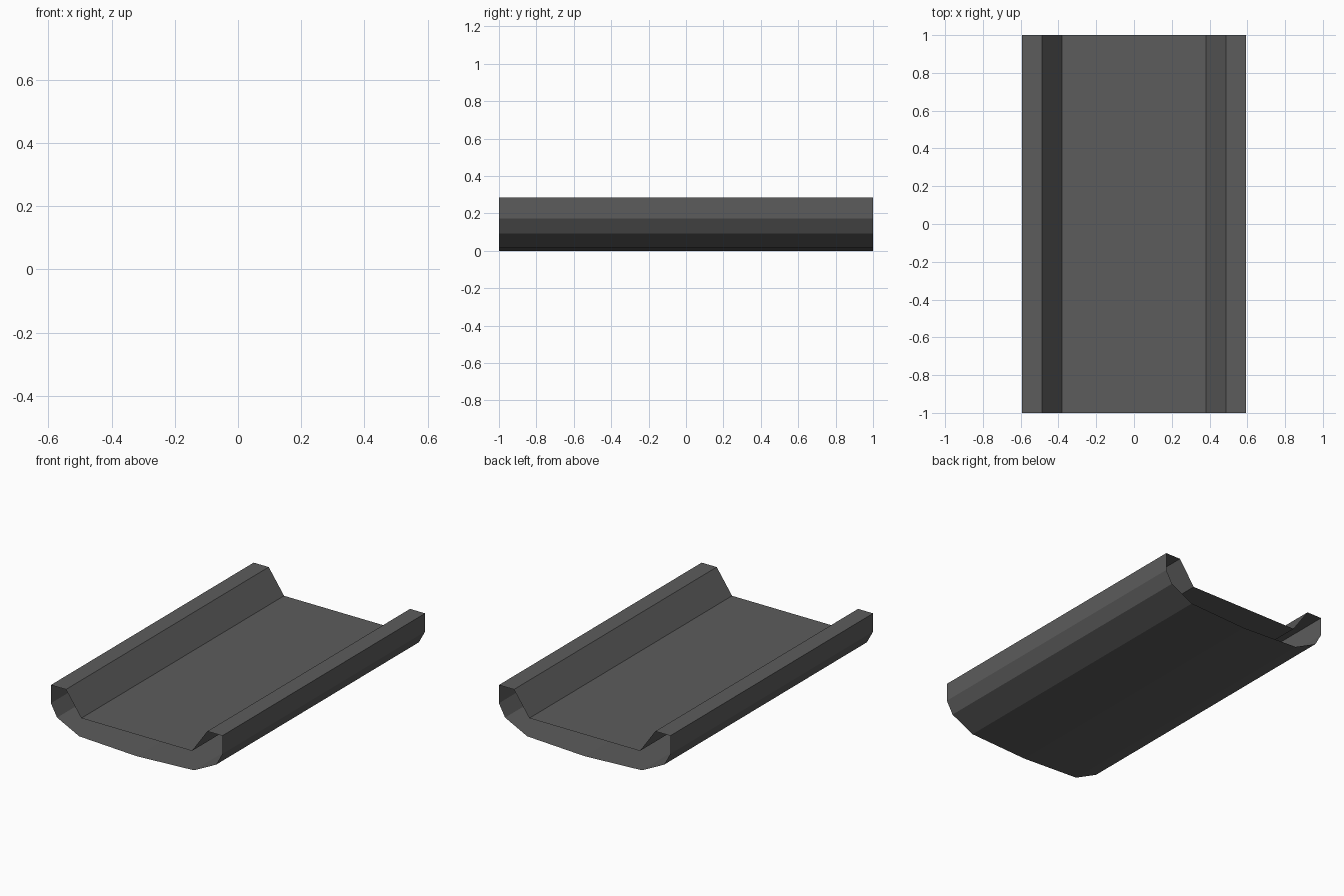
import bpy, bmesh

if "Cube" in bpy.data.objects:
    bpy.data.objects.remove(bpy.data.objects["Cube"])

# Right half of the channel cross-section (x, z), from bottom centre to floor
half = [(0.396, 0.018), (0.549, 0.094), (0.592, 0.172),
        (0.592, 0.286), (0.488, 0.286), (0.382, 0.135)]
profile = [(0.0, 0.0)] + half + [(-x, z) for x, z in reversed(half)]

# Open-ended trough: sweep the closed profile along y without end caps
bm = bmesh.new()
rings = [[bm.verts.new((x, y, z)) for x, z in profile] for y in (-1, 1)]
n = len(profile)
for i in range(n):
    j = (i + 1) % n
    bm.faces.new((rings[0][i], rings[0][j], rings[1][j], rings[1][i]))
bm.normal_update()

mesh = bpy.data.meshes.new("trough_channel")
bm.to_mesh(mesh)
bm.free()
trough = bpy.data.objects.new("trough_channel", mesh)
bpy.context.collection.objects.link(trough)

# Dark grey finish
dark = bpy.data.materials.new("dark_grey")
dark.diffuse_color = (0.107, 0.107, 0.107, 1.0)
dark.use_nodes = True
dark.node_tree.nodes["Principled BSDF"].inputs["Base Color"].default_value = dark.diffuse_color
mesh.materials.append(dark)
